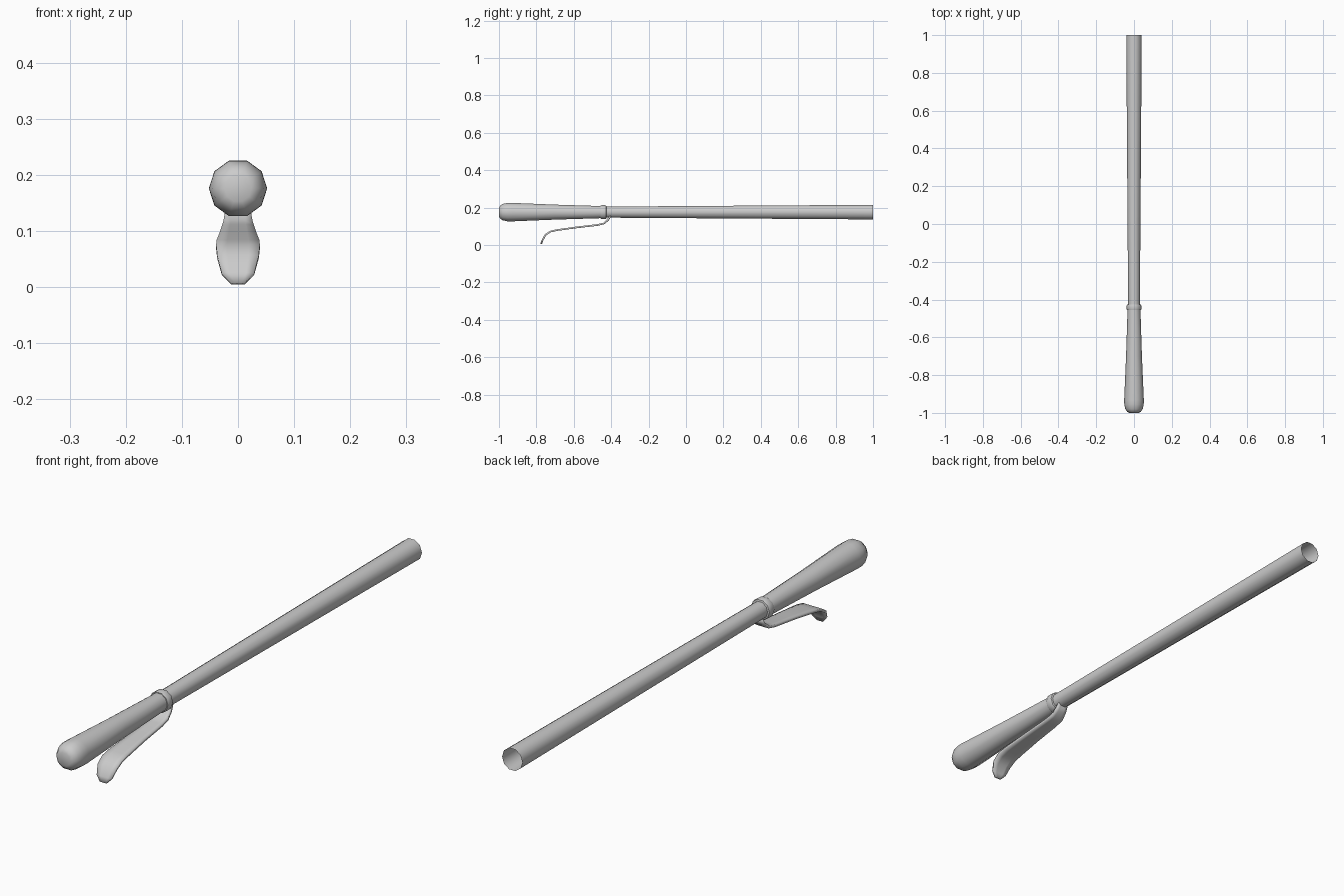
import bpy, math

if "Cube" in bpy.data.objects:
    bpy.data.objects.remove(bpy.data.objects["Cube"])

AXIS_Z = 0.176
SIDES = 10


def make_object(name, verts, faces):
    mesh = bpy.data.meshes.new(name)
    mesh.from_pydata(verts, [], faces)
    mesh.update()
    obj = bpy.data.objects.new(name, mesh)
    bpy.context.collection.objects.link(obj)
    bpy.ops.object.select_all(action='DESELECT')
    obj.select_set(True)
    bpy.context.view_layer.objects.active = obj
    bpy.ops.object.shade_smooth_by_angle(angle=math.radians(50))
    return obj


def lathe_y(name, profile, cap_start=False):
    """Revolve (y, radius) points about the long axis."""
    verts, faces = [], []
    for y, r in profile:
        for i in range(SIDES):
            a = 2 * math.pi * i / SIDES
            verts.append((r * math.cos(a), y, AXIS_Z + r * math.sin(a)))
    for j in range(len(profile) - 1):
        for i in range(SIDES):
            k = (i + 1) % SIDES
            a, b = j * SIDES, (j + 1) * SIDES
            faces.append((a + i, a + k, b + k, b + i))
    if cap_start:
        faces.append(tuple(range(SIDES))[::-1])
    return make_object(name, verts, faces)


# Rounded, tapering grip
lathe_y("handle", [(-1.0, 0.024), (-0.994, 0.036), (-0.98, 0.046), (-0.955, 0.0515),
                   (-0.93, 0.052), (-0.70, 0.042), (-0.45, 0.034)], cap_start=True)

# Stepped collar between grip and shaft
lathe_y("collar", [(-0.456, 0.033), (-0.456, 0.037), (-0.45, 0.039), (-0.433, 0.039),
                   (-0.427, 0.037), (-0.425, 0.030)])

# Hollow shaft, open at the far end
lathe_y("shaft", [(-0.44, 0.031), (1.0, 0.041)])

# Curved lever below the grip: (y, z, half width, edge lift)
path = [(-0.405, 0.152, 0.020, 0.006), (-0.418, 0.132, 0.023, 0.003),
        (-0.440, 0.115, 0.026, 0.0), (-0.475, 0.107, 0.028, 0.0),
        (-0.58, 0.095, 0.032, 0.0), (-0.69, 0.080, 0.038, 0.0),
        (-0.725, 0.072, 0.039, 0.0), (-0.752, 0.054, 0.037, 0.0),
        (-0.768, 0.024, 0.029, 0.0), (-0.774, 0.006, 0.012, 0.0)]
verts, faces = [], []
for y, z, w, lift in path:
    for x, up in ((-w, lift), (-w / 2, 0), (w / 2, 0), (w, lift)):
        verts.append((x, y, z + up))
for j in range(len(path) - 1):
    for i in range(3):
        a = j * 4 + i
        faces.append((a, a + 4, a + 5, a + 1))
lever = make_object("lever", verts, faces)
solid = lever.modifiers.new("thickness", 'SOLIDIFY')
solid.thickness = 0.009
solid.offset = 0
